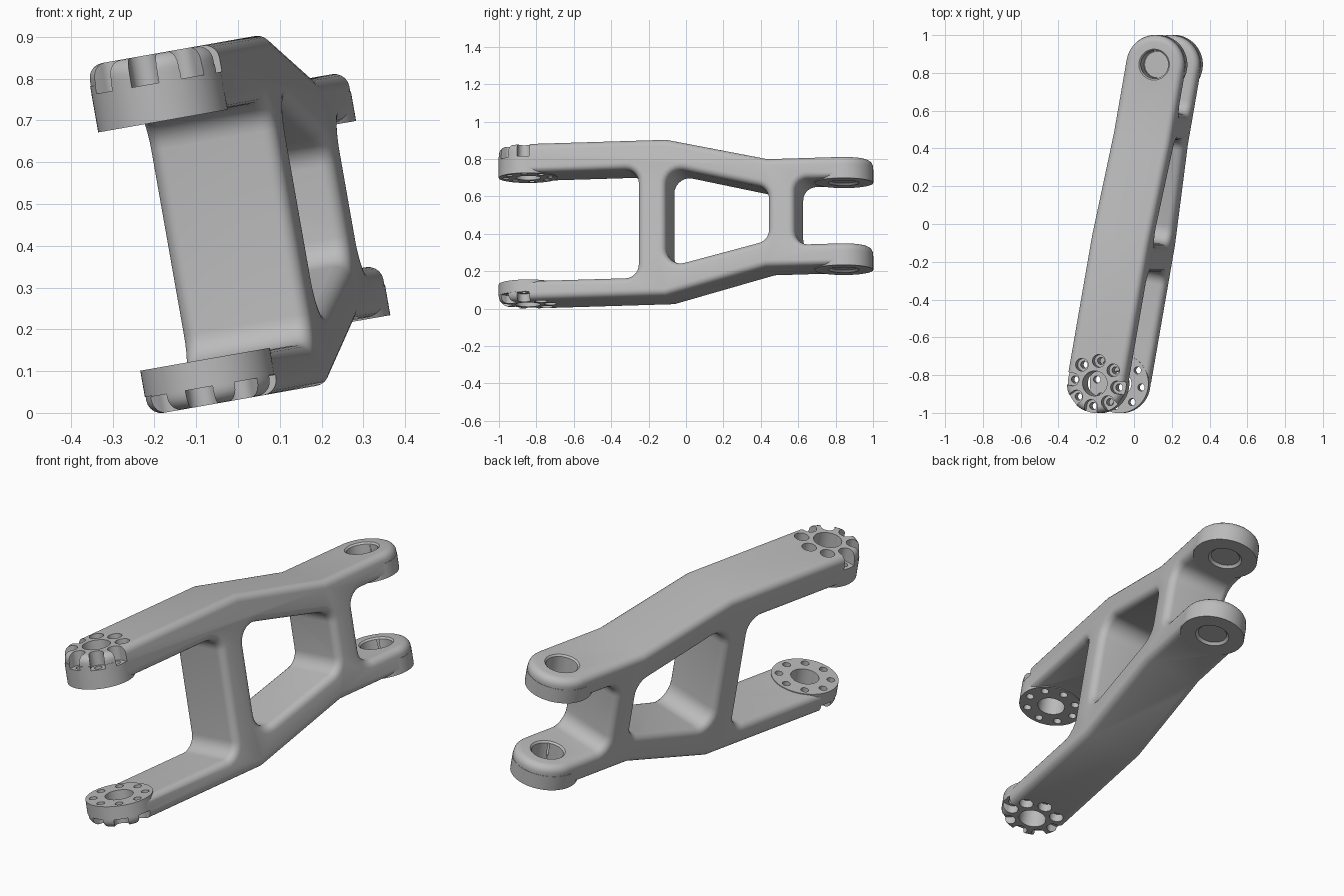
import bpy, bmesh, math
from mathutils import Matrix, Vector

if "Cube" in bpy.data.objects:
    bpy.data.objects.remove(bpy.data.objects["Cube"], do_unlink=True)

R = 0.156        # half width of the link and radius of its ends
PIVOT = 0.857    # distance of the pivots from the middle

mat = bpy.data.materials.new("cast_grey")
mat.use_nodes = True
mat.diffuse_color = (0.5, 0.5, 0.5, 1)
mat.node_tree.nodes["Principled BSDF"].inputs["Base Color"].default_value = (0.5, 0.5, 0.5, 1)


def make(name, bm):
    bmesh.ops.recalc_face_normals(bm, faces=bm.faces)
    me = bpy.data.meshes.new(name)
    bm.to_mesh(me)
    bm.free()
    ob = bpy.data.objects.new(name, me)
    bpy.context.collection.objects.link(ob)
    return ob


def rounded(points, segs=7):
    """Replace every corner (a, b, radius) by a tangent arc."""
    out = []
    for i, p in enumerate(points):
        c = Vector(p[:2])
        r = p[2] if len(p) > 2 else 0
        if not r:
            out.append(c)
            continue
        d0 = (Vector(points[i - 1][:2]) - c).normalized()
        d1 = (Vector(points[(i + 1) % len(points)][:2]) - c).normalized()
        half = d0.angle(d1) / 2
        mid = c + (d0 + d1).normalized() * r / math.sin(half)
        a, b = c + d0 * r / math.tan(half) - mid, c + d1 * r / math.tan(half) - mid
        total = a.angle(b)
        for k in range(segs + 1):
            t = k / segs
            out.append(mid + (a * math.sin((1 - t) * total) + b * math.sin(t * total)) / math.sin(total))
    return out


def prism(name, verts, depth):
    bm = bmesh.new()
    face = bm.faces.new([bm.verts.new(v) for v in verts])
    ext = bmesh.ops.extrude_face_region(bm, geom=[face])
    bmesh.ops.translate(bm, vec=depth, verts=[v for v in ext["geom"] if isinstance(v, bmesh.types.BMVert)])
    return make(name, bm)


def side_prism(name, points, half):
    return prism(name, [(-half, p.x, p.y) for p in rounded(points)], (2 * half, 0, 0))


def cylinder(name, x, y, z0, z1, r, r_top=None, segs=32):
    bm = bmesh.new()
    bmesh.ops.create_cone(bm, cap_ends=True, segments=segs, radius1=r,
                          radius2=r if r_top is None else r_top, depth=z1 - z0,
                          matrix=Matrix.Translation((x, y, (z0 + z1) / 2)))
    return make(name, bm)


def combine(ob, other, op):
    other.hide_render = True
    m = ob.modifiers.new("bool", "BOOLEAN")
    m.operation, m.object, m.solver = op, other, "EXACT"
    bpy.context.view_layer.objects.active = ob
    bpy.ops.object.modifier_apply(modifier=m.name)
    bpy.data.objects.remove(other, do_unlink=True)


# Side outline: two bent arms joined by webs, open at both ends
body = side_prism("link_arm", [
    (-1.1, 0.455), (-0.085, 0.455), (0.465, 0.333), (1.1, 0.333),
    (1.1, 0.217), (0.615, 0.217, 0.07), (0.615, -0.136, 0.07), (1.1, -0.136),
    (1.1, -0.255), (0.46, -0.255), (-0.085, -0.395), (-1.1, -0.395),
    (-1.1, -0.29), (-0.235, -0.29, 0.07), (-0.235, 0.297, 0.07), (-1.1, 0.297)], 0.25)

# Middle window
combine(body, side_prism("window_cutter", [
    (-0.085, 0.307, 0.08), (0.472, 0.174, 0.07),
    (0.472, -0.108, 0.07), (-0.085, -0.24, 0.08)], 0.4), "DIFFERENCE")

# Plan shape with round ends
plan = []
for k in range(50):
    end, step = divmod(k, 25)
    a = math.pi * (end + step / 24)
    plan.append((R * math.cos(a), R * math.sin(a) + (PIVOT if end == 0 else -PIVOT), -0.8))
combine(body, prism("plan_cutter", plan, (0, 0, 1.6)), "INTERSECT")

# Soft edges
bm = bmesh.new()
bm.from_mesh(body.data)
bmesh.ops.remove_doubles(bm, verts=bm.verts, dist=0.0005)
sharp = [e for e in bm.edges if len(e.link_faces) == 2 and e.calc_face_angle() > math.radians(40)]
bmesh.ops.bevel(bm, geom=sharp, offset=0.036, segments=5, profile=0.5,
                affect="EDGES", clamp_overlap=False)
bmesh.ops.recalc_face_normals(bm, faces=bm.faces)
bm.to_mesh(body.data)
bm.free()

# Crisp machined discs on the pads and lugs
for y, z0, z1 in ((-PIVOT, 0.293, 0.405), (-PIVOT, -0.35, -0.286),
                  (PIVOT, 0.213, 0.285), (PIVOT, -0.259, -0.185)):
    combine(body, cylinder("disc", 0, y, z0, z1, R + 0.0015, segs=64), "UNION")

# Main bores
for y, r in ((-PIVOT, 0.066), (PIVOT, 0.074)):
    combine(body, cylinder("bore_cutter", 0, y, -0.8, 0.8, r, segs=48), "DIFFERENCE")

# Countersinks of the rear bores
for z, up in ((0.333, 1), (0.213, -1), (-0.136, 1), (-0.259, -1)):
    lo, hi = (0.07, 0.094) if up > 0 else (0.094, 0.07)
    combine(body, cylinder("countersink_cutter", 0, PIVOT, z - 0.012, z + 0.012, lo, hi, 48), "DIFFERENCE")

# Bolt circle: through holes, counterbores and open notches round the tip
for i in range(8):
    a = math.pi / 4 * i
    dx, dy = math.sin(a), math.cos(a)
    x, y = 0.121 * dx, -PIVOT + 0.121 * dy
    combine(body, cylinder("bolt_cutter", x, y, -0.8, 0.8, 0.019, segs=16), "DIFFERENCE")
    for z0, z1 in ((0.385, 0.5), (-0.45, -0.352)):
        combine(body, cylinder("counterbore_cutter", x, y, z0, z1, 0.034, segs=24), "DIFFERENCE")
        if 2 <= i <= 6:
            s, u = Vector((dy, -dx, 0)) * 0.0335, Vector((dx, dy, 0)) * 0.09
            c = Vector((x, y, z0))
            combine(body, prism("notch_cutter", [c - s, c + s, c + s + u, c - s + u],
                                (0, 0, z1 - z0)), "DIFFERENCE")

# Turn and lean the whole link, then place it
t = math.radians(10)
body.data.transform(Matrix.Translation((0.018, 0, 0.44))
                    @ Matrix.Rotation(-t, 4, "Y") @ Matrix.Rotation(-t, 4, "Z"))
low = min(v.co.z for v in body.data.vertices)
body.data.transform(Matrix.Translation((0, 0, -low)))

body.data.materials.clear()
body.data.materials.append(mat)
bpy.ops.object.select_all(action="DESELECT")
body.select_set(True)
bpy.context.view_layer.objects.active = body
bpy.ops.object.shade_smooth_by_angle(angle=math.radians(30))
